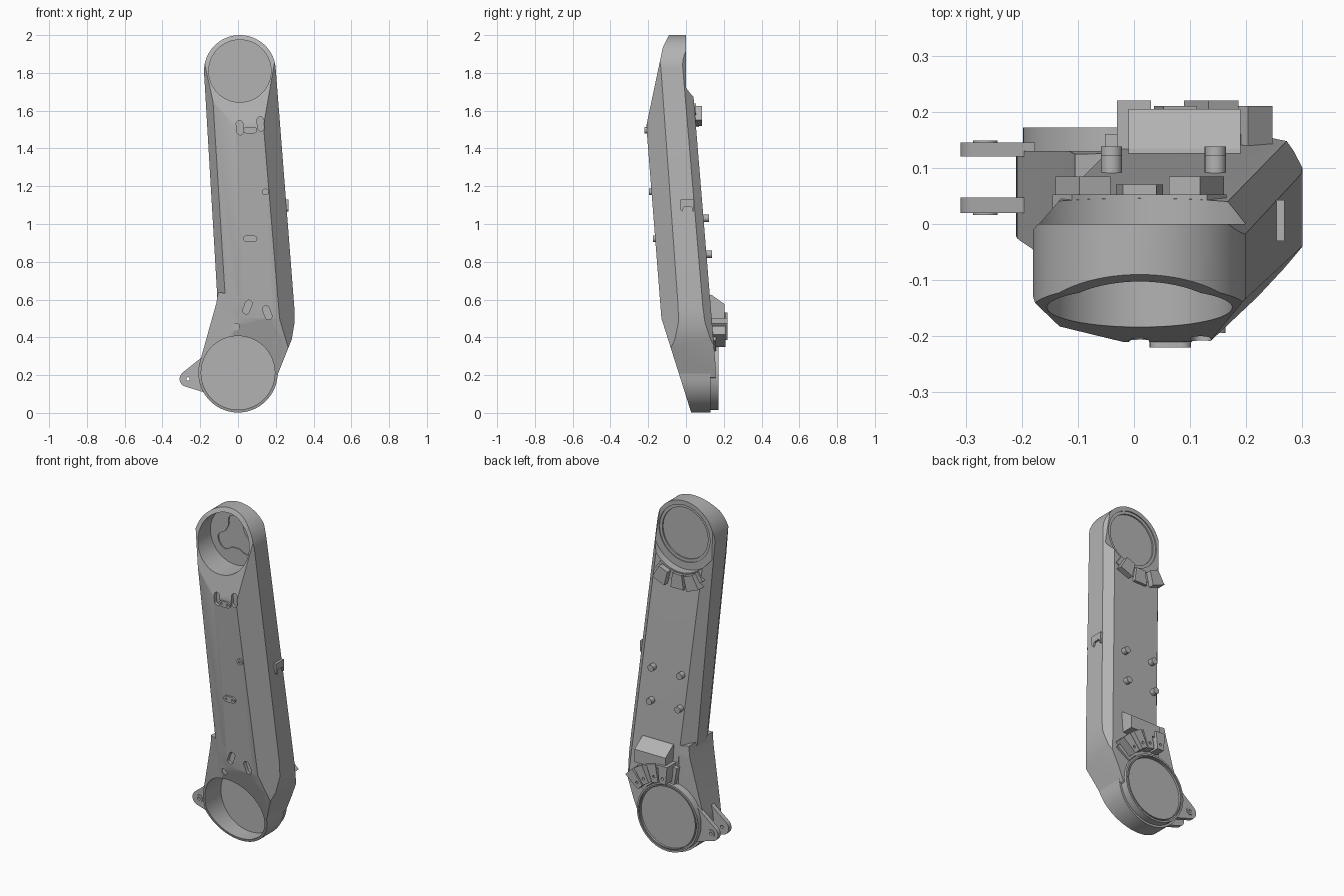
import bpy, bmesh, math
from mathutils import Vector

cube = bpy.data.objects.get("Cube")
if cube:
    bpy.data.objects.remove(cube, do_unlink=True)

grey = bpy.data.materials.new("casing grey")
grey.use_nodes = True
grey.diffuse_color = (0.45, 0.45, 0.45, 1)
grey.node_tree.nodes["Principled BSDF"].inputs["Base Color"].default_value = (0.45, 0.45, 0.45, 1)

HEAD, FOOT = (0.01, 1.81), (0.0, 0.212)


def arc(c, r, a0=0, a1=360, n=64):
    """Points on an arc in the x-z plane; a full turn leaves out the repeat."""
    full = abs(a1 - a0) == 360
    angles = [math.radians(a0 + (a1 - a0) * i / n) for i in range(n if full else n + 1)]
    return [(c[0] + r * math.cos(a), c[1] + r * math.sin(a)) for a in angles]


def wedge(c, r0, r1, a0, a1, n=1):
    return arc(c, r0, a0, a1, n) + arc(c, r1, a1, a0, n)


def pill(c, length, r, tilt):
    dx, dz = (length * f(math.radians(tilt)) for f in (math.cos, math.sin))
    return (arc((c[0] + dx, c[1] + dz), r, tilt - 90, tilt + 90, 10)
            + arc((c[0] - dx, c[1] - dz), r, tilt + 90, tilt + 270, 10))


def prism(name, pts, lo, hi, axis="y"):
    """Extrude (x, z) points along y, or (y, z) points along x."""
    bm = bmesh.new()
    place = (lambda p: (p[0], lo, p[1])) if axis == "y" else (lambda p: (lo, p[0], p[1]))
    face = bm.faces.new([bm.verts.new(place(p)) for p in pts])
    new = bmesh.ops.extrude_face_region(bm, geom=[face])["geom"]
    move = Vector((0, hi - lo, 0)) if axis == "y" else Vector((hi - lo, 0, 0))
    bmesh.ops.translate(bm, vec=move, verts=[v for v in new if isinstance(v, bmesh.types.BMVert)])
    bmesh.ops.recalc_face_normals(bm, faces=bm.faces)
    mesh = bpy.data.meshes.new(name)
    bm.to_mesh(mesh)
    bm.free()
    mesh.materials.append(grey)
    obj = bpy.data.objects.new(name, mesh)
    bpy.context.collection.objects.link(obj)
    return obj


def clip(obj, *points):
    """Slice the object on the plane of three points, keeping the core side."""
    a, b, c = map(Vector, points)
    normal = (b - a).cross(c - a).normalized()
    if normal.dot(Vector((0.03, 0, 1)) - a) > 0:
        normal.negate()
    bm = bmesh.new()
    bm.from_mesh(obj.data)
    bmesh.ops.bisect_plane(bm, geom=bm.verts[:] + bm.edges[:] + bm.faces[:],
                           plane_co=a, plane_no=normal, clear_outer=True)
    bmesh.ops.holes_fill(bm, edges=[e for e in bm.edges if e.is_boundary], sides=0)
    bmesh.ops.recalc_face_normals(bm, faces=bm.faces)
    bm.to_mesh(obj.data)
    bm.free()


def cut(targets, pts, lo, hi):
    cutter = prism("cutter", pts, lo, hi)
    cutter.hide_render = True
    for obj in targets:
        mod = obj.modifiers.new("cut", "BOOLEAN")
        mod.operation, mod.solver, mod.object = "DIFFERENCE", "EXACT", cutter
        bpy.context.view_layer.objects.active = obj
        bpy.ops.object.modifier_apply(modifier=mod.name)
    bpy.data.objects.remove(cutter, do_unlink=True)


def front_y(z):
    return -0.21 + (1.52 - z) * 0.078


def back_y(z):
    return 0.05 + (1.55 - z) * 0.082


# Main casing and the lower lobe
arm = prism("arm_casing", arc(HEAD, 0.19, 4, 183, 48) + [
    (-0.11, 0.62), (-0.1, 0.25), (0.0, 0.05), (0.205, 0.19), (0.285, 0.39), (0.3, 0.48), (0.298, 0.56)],
    -0.4, 0.4)
lobe = prism("lower_lobe", arc(FOOT, 0.21, 165, 350, 48) + [
    (0.24, 0.38), (0.1, 0.6), (-0.105, 0.64), (-0.115, 0.58)], -0.4, 0.13)

for part in (arm, lobe):
    # Sloped front planes
    clip(part, (0, -0.13, 1.9), (1, -0.13, 1.9), (0, -0.21, 1.52))
    clip(part, (0, -0.21, 1.52), (1, -0.21, 1.52), (0, -0.13, 0.5))
    clip(part, (0, -0.13, 0.5), (1, -0.13, 0.5), (0, 0.025, 0.01))
    # Sloped back, then the broad front facets on each side
    clip(part, (0, back_y(1.5), 1.5), (1, back_y(1.5), 1.5), (0, back_y(0.5), 0.5))
    clip(part, (0.135, -0.21, 1.52), (0.22, -0.13, 0.5), (0.3, -0.04, 0.5))
    clip(part, (-0.02, -0.21, 1.52), (0.02, -0.135, 0.56), (-0.08, -0.1, 0.56))
clip(arm, (0, 0.155, 0), (1, 0.155, 0), (0, 0.155, 1))
clip(arm, (0, -0.09, 2), (1, -0.09, 2), (0, -0.13, 1.92))
# Side and rear chamfers
clip(arm, (-0.09, -0.14, 1), (-0.135, -0.06, 1), (-0.137, -0.202, 1.8))
clip(arm, (-0.08, 0.095, 1), (-0.135, 0.03, 1), (-0.145, 0.03, 1.8))
clip(arm, (0.26, 0.145, 0.45), (0.305, 0.1, 0.45), (0.18, 0.055, 1.5))

# Rear drum of the lower joint
drum = prism("lower_drum", arc(FOOT, 0.198), 0.1, 0.172)
cut([drum], arc(FOOT, 0.178), 0.16, 0.4)
cut([drum], wedge(FOOT, 0.183, 0.188, 0, 359.9, 64), 0.165, 0.4)

# Joint sockets front and back
cut([arm], arc(HEAD, 0.208), 0.0, 0.4)
cut([arm], arc(HEAD, 0.165), -0.5, -0.035)
cut([arm], arc(HEAD, 0.165), -0.006, 0.4)
cut([arm], arc(HEAD, 0.148), -0.014, 0.4)
cut([arm, lobe, drum], arc(FOOT, 0.195), -0.5, 0.12)

# Three-lobed recess in the upper socket floor
lobes = []
for i in range(72):
    a = math.radians(i * 5)
    r = 0.095 + 0.028 * math.tanh(2 * math.cos(3 * (a - math.pi / 2)))
    lobes.append((HEAD[0] + r * math.cos(a), HEAD[1] + r * math.sin(a)))
cut([arm], lobes, -0.1, -0.028)

# Slots in the front
for x, z, tilt, length in ((0.01, 1.51, 95, 0.02), (0.12, 1.53, 95, 0.02),
                           (0.05, 0.56, 70, 0.02), (0.155, 0.53, 110, 0.02), (-0.01, 0.455, 0, 0.001)):
    cut([arm, lobe], pill((x, z), length, 0.018, tilt), -0.5, front_y(z) + 0.022)

# Small front bosses with screw dimples
for name, x, z, length in (("upper_front_pad", 0.065, 1.497, 0.02),
                           ("lower_front_pad", 0.065, 0.922, 0.02), ("front_stud", 0.145, 1.17, 0.001)):
    y = front_y(z)
    pad = prism(name, pill((x, z), length, 0.017, 0), y - 0.012, y + 0.03)
    for s in (-1, 1):
        cut([pad], arc((x + s * length, z), 0.006, n=12), y - 0.1, y - 0.006)

# Bracket on the left side wall
bracket = prism("side_bracket", [(-0.03, 1.075), (-0.03, 1.13), (0.043, 1.13), (0.043, 1.065),
                                 (0.036, 1.065), (0.03, 1.09), (-0.01, 1.09), (-0.02, 1.065)],
                0.23, 0.268, "x")

# Standoff posts on the back
for x in (-0.04, 0.145):
    for z in (0.84, 1.03):
        prism("back_post", arc((x, z), 0.019, n=24), back_y(z) - 0.03, back_y(z) + 0.03)

# Upper connector cluster
prism("upper_connector_base", wedge(HEAD, 0.21, 0.27, 235, 305, 16), 0.0, 0.053)
for i, a in enumerate((248, 270, 292)):
    top = (0.085, 0.07, 0.085)[i]
    prism("upper_connector", wedge(HEAD, 0.215, 0.3, a - 8, a + 8), 0.02, top)

# Lower connector cluster: sloped housing and a fan of plugs
prism("lower_housing", [(0.09, 0.63), (0.135, 0.625), (0.205, 0.575), (0.205, 0.5), (0.09, 0.5)],
      -0.01, 0.19, "x")
for i, a in enumerate((45, 60, 75, 90)):
    plug = prism("lower_plug", wedge(FOOT, 0.215, 0.32, a - 5.5, a + 5.5), 0.1, 0.21 + 0.01 * (i % 2))
    mid = math.radians(a)
    cut([plug], arc((FOOT[0] + 0.245 * math.cos(mid), FOOT[1] + 0.245 * math.sin(mid)), 0.008, n=12), 0.2, 0.4)
prism("lower_connector_base", wedge(FOOT, 0.2, 0.3, 35, 100, 16), 0.1, 0.16)

# Pair of hinge ears on the right side, with bosses
TIP = (-0.265, 0.18)
for lo, hi, boss in ((0.02, 0.047, 0.016), (0.12, 0.145, 0.149)):
    ear = prism("hinge_ear", arc(TIP, 0.044, 125, 240, 16) + arc(FOOT, 0.2, 212, 152, 16), lo, hi)
    ring = prism("ear_boss", arc(TIP, 0.022, n=24), min(lo + 0.004, boss), max(hi - 0.004, boss))
    cut([ear, ring], arc(TIP, 0.009, n=16), -0.1, 0.3)

# Smooth the round walls and keep the creases
for obj in bpy.context.collection.objects:
    if obj.type == "MESH" and grey.name in obj.data.materials:
        bpy.ops.object.select_all(action="DESELECT")
        obj.select_set(True)
        bpy.context.view_layer.objects.active = obj
        bpy.ops.object.shade_smooth_by_angle(angle=math.radians(25))
